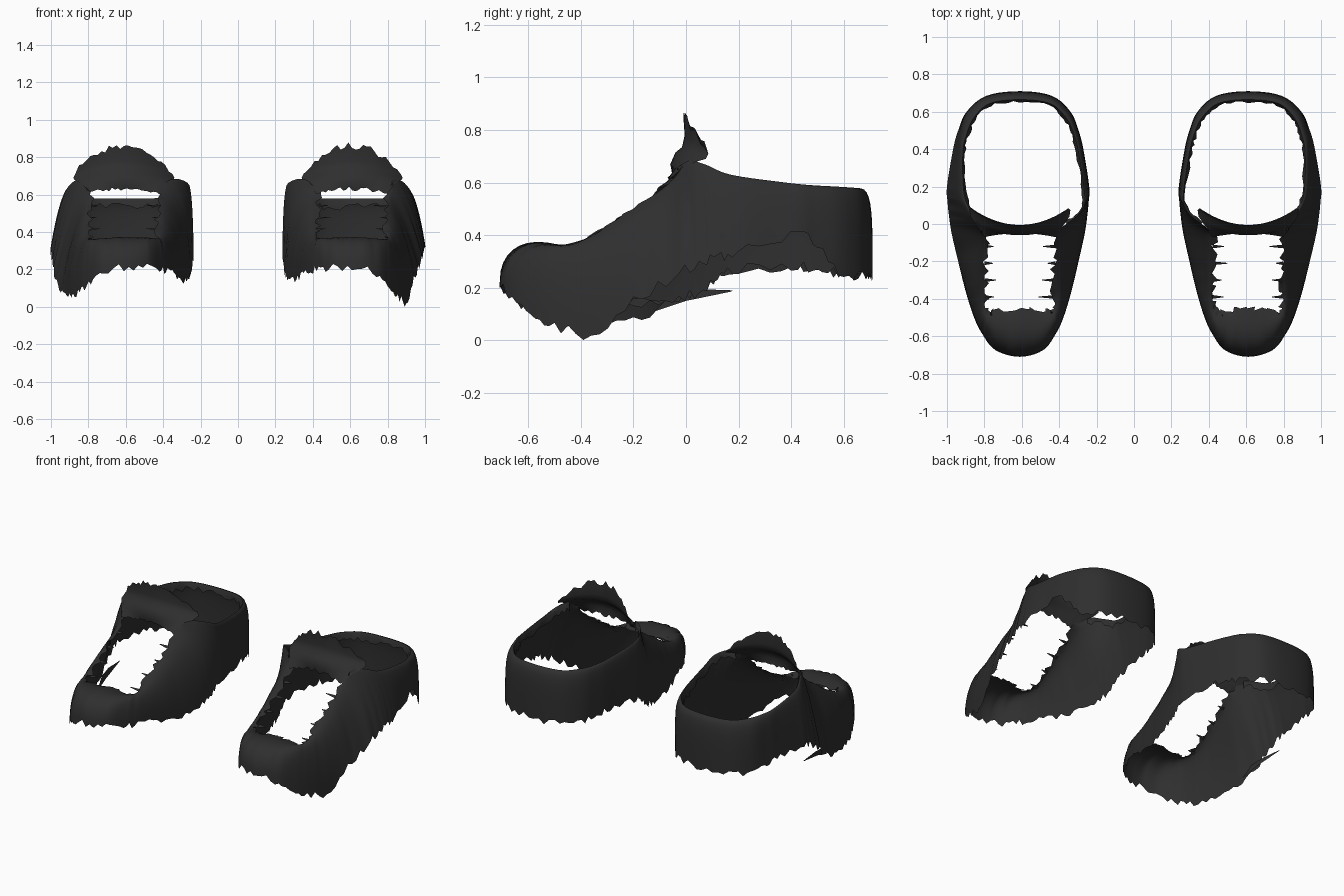
import bpy, bmesh, math, random
from mathutils import Vector

cube = bpy.data.objects.get("Cube")
if cube:
    bpy.data.objects.remove(cube, do_unlink=True)

random.seed(4)
fabric = bpy.data.materials.new("charcoal_fabric")
fabric.use_nodes = True
colour = (0.028, 0.028, 0.029, 1)
fabric.diffuse_color = colour
bsdf = fabric.node_tree.nodes["Principled BSDF"]
bsdf.inputs["Base Color"].default_value = colour
bsdf.inputs["Roughness"].default_value = 0.9

CENTRE = 0.61     # distance of each shoe from the middle
STEPS = 5         # columns between two stations
ROWS = 10         # rows from torn hem to opening

# Stations from toe to heel: hem offset and y; hem height on the left outer,
# right outer and inner sides; opening offset, y and z
STATIONS = [
    (0, -.71, .21, .21, .21, 0, -.45, .355),
    (.13, -.675, .18, .18, .21, .1, -.46, .35),
    (.2, -.59, .11, .11, .2, .165, -.46, .35),
    (.245, -.5, .06, .08, .19, .18, -.41, .365),
    (.29, -.36, .03, .07, .17, .18, -.32, .42),
    (.33, -.2, .15, .08, .15, .18, -.2, .5),
    (.365, -.05, .24, .14, .15, .18, -.07, .6),
    (.38, .05, .3, .24, .19, .22, 0, .68),
    (.387, .12, .32, .28, .23, .265, .07, .67),
    (.39, .2, .34, .3, .27, .3, .17, .63),
    (.357, .4, .4, .3, .28, .305, .38, .6),
    (.33, .5, .37, .28, .27, .285, .48, .59),
    (.285, .6, .25, .25, .25, .245, .57, .585),
    (.18, .685, .25, .25, .25, .16, .645, .58),
    (0, .71, .25, .25, .25, 0, .665, .578),
]


def clamp(value):
    return min(max(value, 0), 1)


def smooth_stations():
    """Catmull-Rom through the stations, mirrored past both ends."""
    def flip(s):
        return (-s[0],) + s[1:5] + (-s[5],) + s[6:]
    pts = [flip(STATIONS[1])] + STATIONS + [flip(STATIONS[-2])]
    out = []
    for i in range(1, len(pts) - 2):
        for k in range(STEPS):
            t = k / STEPS
            a, b, c, d = pts[i - 1:i + 3]
            out.append([0.5 * (2 * q + (r - p) * t
                        + (2 * p - 5 * q + 4 * r - s) * t * t
                        + (3 * q - p - 3 * r + s) * t ** 3)
                        for p, q, r, s in zip(a, b, c, d)])
    return out + [list(STATIONS[-1])]


def make_object(name, columns, closed, side, keep=lambda i, j: True):
    """Skin a list of point columns with quads."""
    bm = bmesh.new()
    grid = [[bm.verts.new((side * (CENTRE + p[0]), p[1], max(p[2], 0)))
             for p in col] for col in columns]
    n = len(grid)
    for i in range(n if closed else n - 1):
        for j in range(len(grid[0]) - 1):
            if keep(i, j):
                k = (i + 1) % n
                bm.faces.new((grid[i][j], grid[k][j],
                              grid[k][j + 1], grid[i][j + 1]))
    loose = [v for v in bm.verts if not v.link_faces]
    bmesh.ops.delete(bm, geom=loose, context='VERTS')
    bmesh.ops.recalc_face_normals(bm, faces=bm.faces)
    mesh = bpy.data.meshes.new(name)
    bm.to_mesh(mesh)
    bm.free()
    mesh.materials.append(fabric)
    obj = bpy.data.objects.new(name, mesh)
    bpy.context.collection.objects.link(obj)
    bpy.ops.object.select_all(action='DESELECT')
    bpy.context.view_layer.objects.active = obj
    obj.select_set(True)
    bpy.ops.object.shade_smooth_by_angle(angle=math.radians(50))


def upper_column(station, outer, side):
    """One column of the upper, from hem over the shoulder to the opening."""
    xb, yb, z_left, z_right, z_inner, xe, ye, ze = station
    zb = z_left if side > 0 else z_right
    # The outer wall leans in steadily beside the instep
    lean = 0.55 * clamp((yb + 0.35) / 0.25) * clamp((0.6 - yb) / 0.2)
    if not outer:                      # inner side is straight and upright
        xb, zb, lean = -xb * 0.95, z_inner, 0
        upright = clamp((xe - 0.2) / 0.08)
        xe = -xe - upright * (abs(xb) - 0.025 - xe)
    zb += random.uniform(-.025, .02)
    toe = clamp((-0.4 - yb) / 0.2)
    heel = clamp((yb - 0.2) / 0.3)
    col = []
    for j in range(ROWS + 1):
        t = j / ROWS * math.pi / 2
        g = math.sin(t) ** 0.9
        f = (1 - math.cos(t)) ** (1 + 0.8 * heel)
        fx = f + (g - f) * lean
        bump = 0.04 * toe * math.sin(2 * t)
        col.append(Vector((xb + (xe - xb) * fx, yb + (ye - yb) * f,
                           zb + (ze - zb) * g + bump)))
    if ye < -0.02:                     # frayed throat edge
        col[-1].x += random.uniform(-.02, .02)
        col[-1].y += random.uniform(-.015, .015)
    # Lining folded down inside the collar
    hub = Vector((0, 0.32, col[-1].z))
    inward = (hub - col[-1]).normalized()
    col.append(col[-1] + inward * 0.008 - Vector((0, 0, 0.015)))
    col.append(col[-1] + inward * random.uniform(-.004, .012)
               - Vector((0, 0, random.uniform(.01, .05))))
    return col


def build_upper(label, side):
    stations = smooth_stations()
    order = [(s, True) for s in stations]
    order += [(s, False) for s in reversed(stations[1:-1])]
    cols = [upper_column(s, outer, side) for s, outer in order]
    collar = [s[6] > 0 for s, outer in order]
    make_object(label + "_upper", cols, True, side,
                lambda i, j: j < ROWS or collar[i])


def build_tongue(label, side):
    """Bridge over the instep with a torn flap standing above it."""
    cols = []
    count = 24
    for i in range(count + 1):
        s = 2 * i / count - 1
        q = s * s
        fray = random.uniform(-.02, .02)
        cols.append([
            (.19 * s, -.05 - .02 * q, .63 - .02 * q + fray * 0.6),
            (.23 * s, -.06 + .05 * q, .67 - .01 * q),
            (.265 * s, -.04 + .08 * q, .715 - .035 * q),
            (.27 * s, -.015 + .09 * q, .735 - .045 * q),
            (.26 * s, -.005 + .09 * q, .78 - .07 * q),
            (.24 * s, -.01 + .08 * q, .86 - .12 * q + fray),
        ])
    make_object(label + "_tongue", cols, False, side)


def build_lace_scraps(label, side):
    """Thin torn strips left along both throat edges."""
    for n in range(4):
        y = -0.40 + 0.09 * n
        z = 0.345 + 0.062 * n
        for name, sign in (("outer", 1), ("inner", -1)):
            reach = random.uniform(.03, .08)
            cols = [[(sign * 0.19, y, z), (sign * 0.19, y + .02, z + .012)],
                    [(sign * (0.18 - reach), y + .008, z + .01),
                     (sign * (0.18 - reach), y + .012, z + .012)]]
            make_object(f"{label}_{name}_lace_scrap_{n}", cols, False, side)


for label, side in (("left", 1), ("right", -1)):
    build_upper(label, side)
    build_tongue(label, side)
    build_lace_scraps(label, side)

# Loose sliver trailing from the outer hem of the right shoe
make_object("right_hem_sliver",
            [[(.33, -.12, .11), (.345, -.05, .18)],
             [(.345, 0, .15), (.36, .04, .195)],
             [(.37, .17, .185), (.37, .18, .19)]], False, -1)
